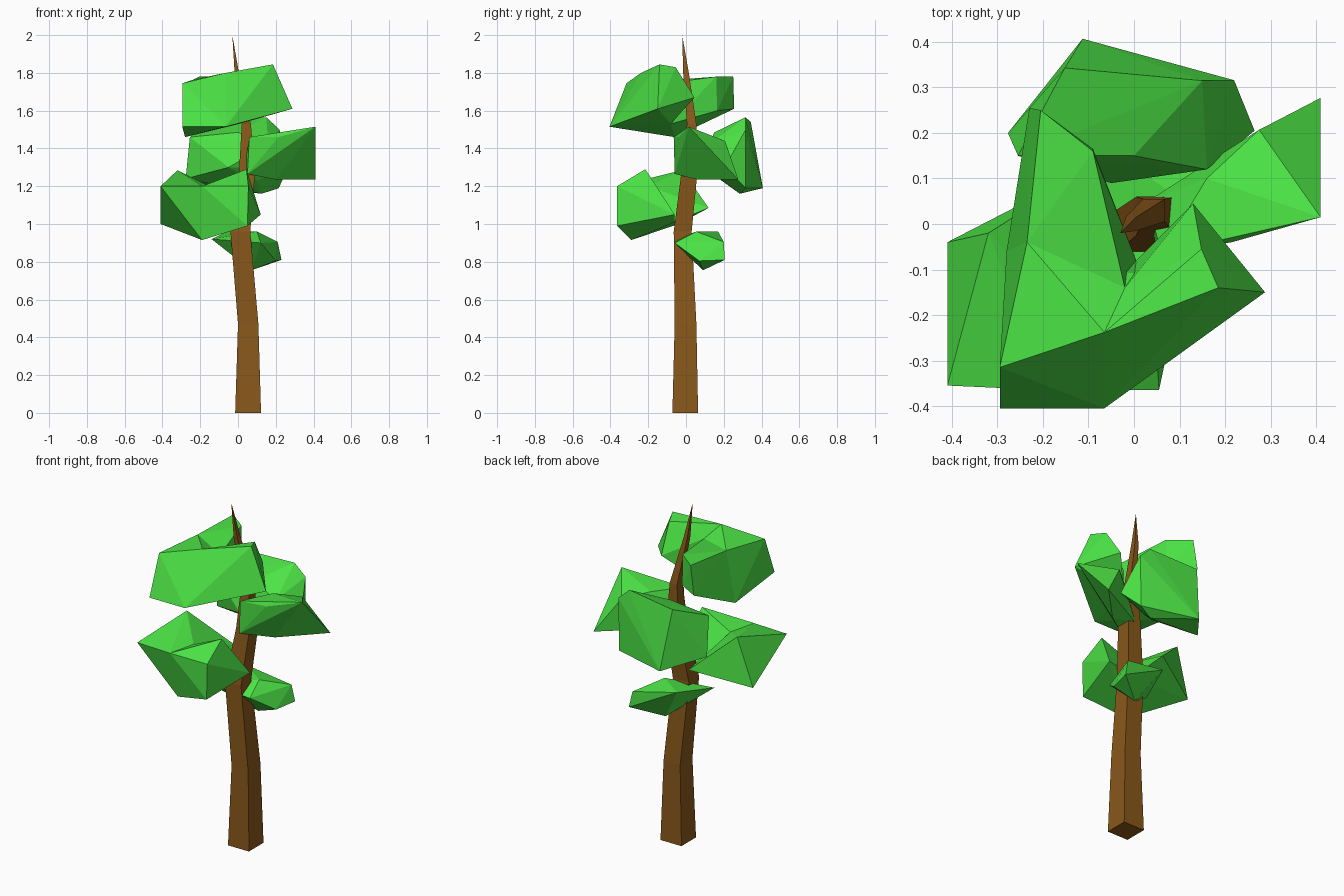
import bpy, bmesh


def material(name, rgb):
    m = bpy.data.materials.new(name)
    m.diffuse_color = (*rgb, 1)
    return m


bark = material("bark_brown", (0.25, 0.098, 0.011))
leaf = material("leaf_green", (0.072, 0.77, 0.06))


def finish(name, bm, mat):
    bmesh.ops.recalc_face_normals(bm, faces=bm.faces)
    me = bpy.data.meshes.new(name)
    bm.to_mesh(me)
    bm.free()
    me.materials.append(mat)
    bpy.context.collection.objects.link(bpy.data.objects.new(name, me))


def clump(name, *lumps):
    """Faceted foliage mass: each lump is the hull of a few corner points."""
    bm = bmesh.new()
    for pts in lumps:
        vs = [bm.verts.new(p) for p in pts]
        res = bmesh.ops.convex_hull(bm, input=vs)
        dead = {v for v in res["geom_interior"] + res["geom_unused"]
                if isinstance(v, bmesh.types.BMVert)}
        bmesh.ops.delete(bm, geom=list(dead), context='VERTS')
    finish(name, bm, leaf)


# Trunk: leaning four-sided sections (z, x0, x1, y0, y1) ending in a point
sections = [(0, -0.015, 0.122, -0.072, 0.064), (0.47, 0.0, 0.108, -0.06, 0.055),
            (0.96, -0.04, 0.065, -0.065, 0.03), (1.27, 0.005, 0.09, -0.025, 0.06),
            (1.53, 0.02, 0.068, 0.005, 0.055), (1.8, -0.018, 0.005, -0.015, 0.015)]
bm = bmesh.new()
rings = [[bm.verts.new(p) for p in ((a, c, z), (b, c, z), (b, d, z), (a, d, z))]
         for z, a, b, c, d in sections]
tip = bm.verts.new((-0.03, -0.02, 2.0))
bm.faces.new(rings[0])
for lo, hi in zip(rings, rings[1:]):
    for i in range(4):
        j = (i + 1) % 4
        bm.faces.new((lo[i], lo[j], hi[j], hi[i]))
for i in range(4):
    bm.faces.new((rings[-1][i], rings[-1][(i + 1) % 4], tip))
finish("trunk", bm, bark)

# Top clump: U shape around the trunk, made of front, right and left lumps
right_tip = (0.288, -0.15, 1.61)
left_top = (-0.295, -0.315, 1.745)
mid_top = (-0.065, -0.238, 1.80)
right_top = (0.185, -0.14, 1.845)
inner_top = (-0.02, -0.14, 1.74)
inner_low = (0.005, -0.08, 1.53)
left_low = (-0.28, -0.06, 1.46)
left_mid = (-0.235, -0.04, 1.765)
clump("top_foliage",
      [(-0.295, -0.405, 1.515), (-0.065, -0.405, 1.515), right_tip, left_top,
       mid_top, right_top, inner_top, inner_low, left_low],
      [right_tip, mid_top, right_top, inner_top, inner_low,
       (0.148, -0.055, 1.83), (0.13, 0.045, 1.67)],
      [left_top, mid_top, inner_top, inner_low, left_low, left_mid],
      [left_mid, inner_top, inner_low, left_low,
       (-0.205, 0.25, 1.78), (-0.09, 0.16, 1.78), (-0.23, 0.255, 1.61),
       (-0.09, 0.165, 1.6)])

# Back clump
clump("back_foliage",
      [(-0.152, 0.343, 1.54), (0.15, 0.315, 1.565), (0.22, 0.316, 1.50),
       (0.216, 0.316, 1.19), (-0.113, 0.407, 1.19), (-0.255, 0.15, 1.46),
       (-0.277, 0.2, 1.24), (0.125, 0.285, 1.16), (0.0, 0.15, 1.485),
       (-0.05, 0.09, 1.3), (0.16, 0.12, 1.42), (0.1, 0.2, 1.23),
       (0.265, 0.205, 1.3)])

# Right clump
clump("right_foliage",
      [(0.41, 0.015, 1.515), (0.41, 0.277, 1.235), (0.275, 0.207, 1.44),
       (0.215, -0.04, 1.46), (0.06, -0.065, 1.46), (0.05, -0.06, 1.265),
       (0.03, 0.05, 1.27), (0.16, 0.1, 1.47), (0.2, 0.06, 1.235)])

# Front left clump: two peaks with a dip between
dip = (-0.19, -0.365, 1.2)
dip_back = (-0.15, -0.2, 1.2)
keel = (-0.19, -0.29, 0.915)
back_low = (-0.04, -0.06, 1.01)
clump("front_left_foliage",
      [(-0.41, -0.355, 1.2), dip, dip_back, keel, (-0.32, -0.02, 1.285),
       (-0.41, -0.04, 1.0), (-0.1, 0.12, 1.085), back_low],
      [dip, dip_back, keel, (0.045, -0.215, 1.29), (0.055, -0.365, 1.2),
       (0.05, -0.365, 0.99), (0.12, -0.06, 1.05), back_low])

# Low back right clump
clump("low_foliage",
      [(-0.14, -0.065, 0.92), (-0.06, 0.17, 0.96), (0.1, 0.055, 0.96),
       (0.21, 0.2, 0.905), (0.23, 0.205, 0.81), (0.12, -0.06, 0.9),
       (0.07, 0.09, 0.755), (0.2, 0.07, 0.805)])
